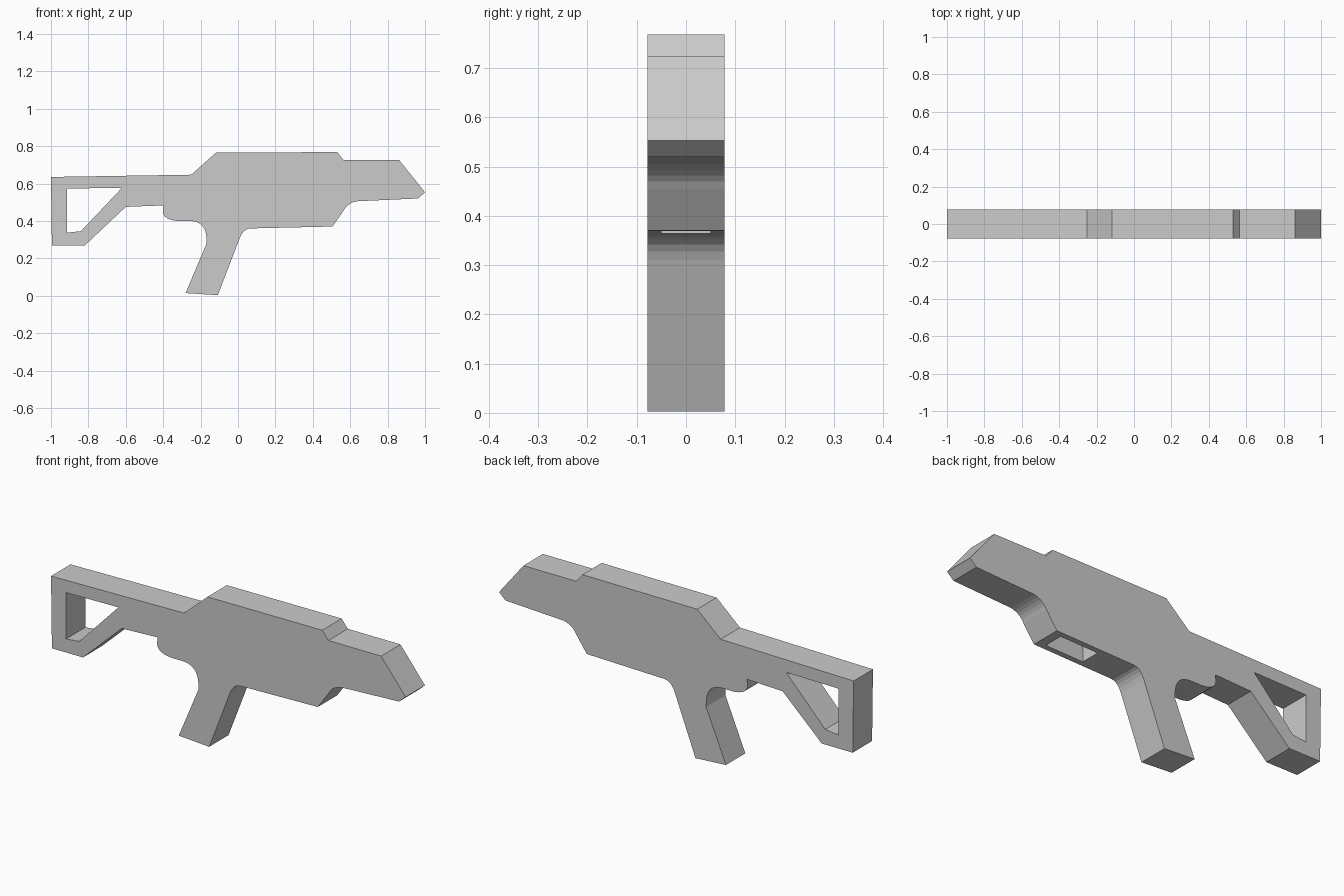
import bpy, bmesh

if "Cube" in bpy.data.objects:
    bpy.data.objects.remove(bpy.data.objects["Cube"])

HALF = 0.078


def prism(name, pts, y0, y1):
    """Extrude an x-z outline from y0 to y1."""
    bm = bmesh.new()
    face = bm.faces.new([bm.verts.new((x, y0, z)) for x, z in pts])
    ext = bmesh.ops.extrude_face_region(bm, geom=[face])
    moved = [g for g in ext["geom"] if isinstance(g, bmesh.types.BMVert)]
    bmesh.ops.translate(bm, verts=moved, vec=(0, y1 - y0, 0))
    bmesh.ops.recalc_face_normals(bm, faces=bm.faces)
    mesh = bpy.data.meshes.new(name)
    bm.to_mesh(mesh)
    bm.free()
    obj = bpy.data.objects.new(name, mesh)
    bpy.context.collection.objects.link(obj)
    return obj


def curve(a, ctrl, b, n=5):
    """Rounded corner from a to b, bending toward ctrl."""
    return [tuple((1 - t) ** 2 * p + 2 * t * (1 - t) * c + t * t * q
                  for p, c, q in zip(a, ctrl, b))
            for t in (i / n for i in range(n + 1))]


def cut(target, cutter):
    cutter.hide_render = True
    cutter.hide_set(True)
    mod = target.modifiers.new(cutter.name, 'BOOLEAN')
    mod.operation = 'DIFFERENCE'
    mod.solver = 'EXACT'
    mod.object = cutter


# Full silhouette, clockwise from the rear top corner
outline = [(-1, 0.635), (-0.25, 0.647), (-0.118, 0.765), (0.53, 0.768),
           (0.565, 0.725), (0.862, 0.725), (1, 0.553), (0.963, 0.52)]
outline += curve((0.635, 0.505), (0.585, 0.495), (0.565, 0.455))       # front underside
outline += [(0.505, 0.37)]
outline += curve((0.07, 0.36), (0.03, 0.36), (0.01, 0.31))             # grip front
outline += [(-0.108, 0.003), (-0.28, 0.014), (-0.168, 0.28)]
outline += curve((-0.17, 0.325), (-0.18, 0.395), (-0.25, 0.4))         # grip rear
outline += curve((-0.325, 0.4), (-0.405, 0.407), (-0.402, 0.455))      # rounded rear lump
outline += [(-0.398, 0.483), (-0.6, 0.475), (-0.82, 0.268), (-0.995, 0.268)]
body = prism("body", outline, -HALF, HALF)

# Opening through the stock
cut(body, prism("stock_opening_cutter",
                [(-0.915, 0.573), (-0.62, 0.577), (-0.84, 0.345), (-0.915, 0.337)],
                -0.2, 0.2))

# Rectangular pocket in the underside
cut(body, prism("underside_pocket_cutter",
                [(0.25, 0.3), (0.46, 0.3), (0.46, 0.56), (0.25, 0.56)],
                -0.05, 0.05))
